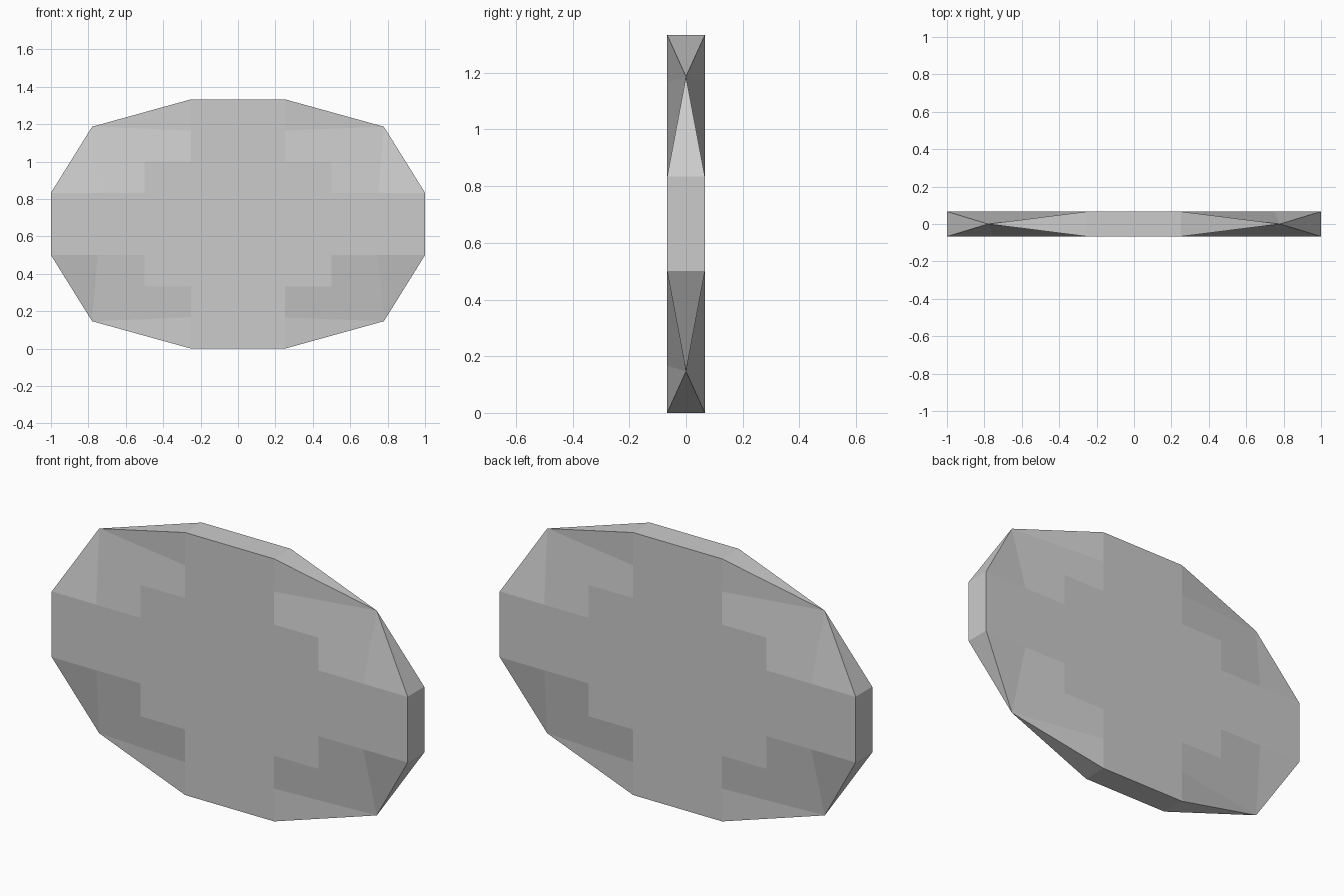
import bpy, bmesh

if "Cube" in bpy.data.objects:
    bpy.data.objects.remove(bpy.data.objects["Cube"])

HALF_T = 0.0667      # half thickness of the slab
MID_Z = 0.6667       # height of the centre
CORNER = (0.78, 0.52)
# Stepped outline of one quarter of the flat cross (x, z from the centre)
STEPS = [(1, 0.1667), (0.75, 0.1667), (0.5, 0.1667), (0.5, 0.3333),
         (0.25, 0.3333), (0.25, 0.5), (0.25, 0.6667)]
QUARTERS = [(1, 1), (-1, 1), (-1, -1), (1, -1)]

bm = bmesh.new()
cache = {}


def vert(x, y, z):
    key = (round(x, 4), round(y, 4), round(z, 4))
    if key not in cache:
        cache[key] = bm.verts.new((x, y, z + MID_Z))
    return cache[key]


def steps(sx, sz, y):
    return [vert(sx * x, y, sz * z) for x, z in STEPS]


# Flat stepped crosses on the front and back
for y in (-HALF_T, HALF_T):
    ring = []
    for sx, sz in QUARTERS:
        part = steps(sx, sz, y)
        ring += part if sx * sz > 0 else part[::-1]
    bm.faces.new(ring)

# Tapered corners running down to a single point
for sx, sz in QUARTERS:
    tip = vert(sx * CORNER[0], 0, sz * CORNER[1])
    front, back = steps(sx, sz, -HALF_T), steps(sx, sz, HALF_T)
    for p in (front, back):
        bm.faces.new([tip, p[0], p[1]])
        bm.faces.new([tip] + p[1:6])
        bm.faces.new([tip, p[5], p[6]])
    bm.faces.new([tip, front[0], back[0]])
    bm.faces.new([tip, front[6], back[6]])

# Flat ends: left, right, bottom and top
for s in (-1, 1):
    for (x0, z0), (x1, z1) in (((s, -0.1667), (s, 0.1667)),
                               ((-0.25, s * 0.6667), (0.25, s * 0.6667))):
        bm.faces.new([vert(x0, -HALF_T, z0), vert(x1, -HALF_T, z1),
                      vert(x1, HALF_T, z1), vert(x0, HALF_T, z0)])

bmesh.ops.recalc_face_normals(bm, faces=bm.faces[:])
mesh = bpy.data.meshes.new("faceted_slab")
bm.to_mesh(mesh)
bm.free()
bpy.context.collection.objects.link(bpy.data.objects.new("faceted_slab", mesh))
